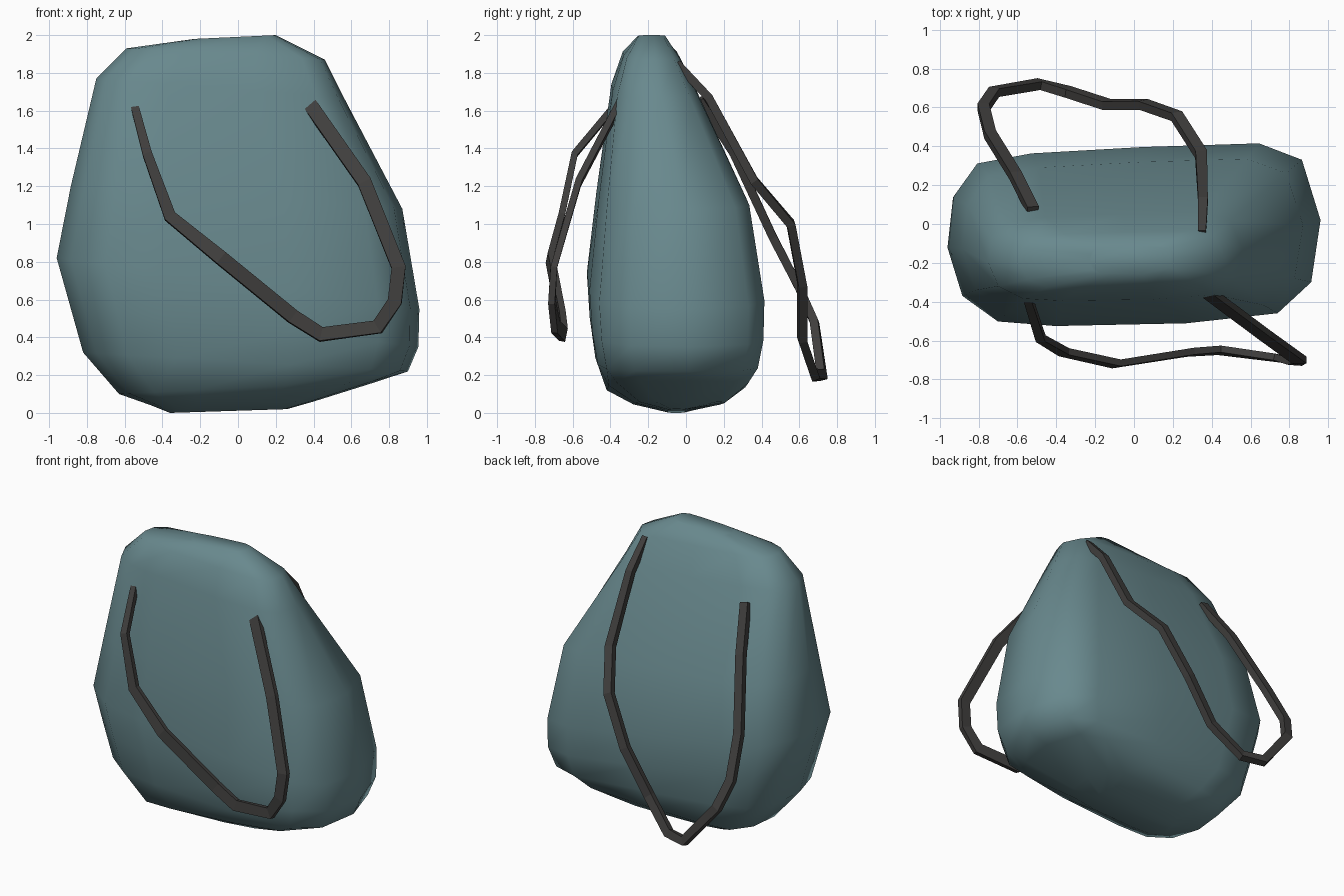
import bpy, bmesh
from mathutils import Vector

if "Cube" in bpy.data.objects:
    bpy.data.objects.remove(bpy.data.objects["Cube"])


def material(name, color):
    m = bpy.data.materials.new(name)
    m.diffuse_color = (*color, 1)
    m.use_nodes = True
    m.node_tree.nodes["Principled BSDF"].inputs["Base Color"].default_value = m.diffuse_color
    return m


def loft(name, rings, mat, smooth):
    """Skin a list of equal-length point rings and cap both ends."""
    bm = bmesh.new()
    loops = [[bm.verts.new(p) for p in ring] for ring in rings]
    n = len(loops[0])
    for a, b in zip(loops, loops[1:]):
        for i in range(n):
            j = (i + 1) % n
            bm.faces.new((a[i], a[j], b[j], b[i]))
    bm.faces.new(loops[0])
    bm.faces.new(loops[-1])
    bmesh.ops.recalc_face_normals(bm, faces=bm.faces)
    for f in bm.faces:
        f.smooth = smooth
    me = bpy.data.meshes.new(name)
    bm.to_mesh(me)
    bm.free()
    me.materials.append(mat)
    ob = bpy.data.objects.new(name, me)
    bpy.context.collection.objects.link(ob)
    return ob


# Plan outline of the bag, slightly slumped, in the range -1 to 1
PLAN = [(1, 0.16), (0.9, 0.82), (0.67, 1), (0.05, 0.96), (-0.55, 0.89),
        (-0.84, 0.78), (-0.97, 0.41), (-1, -0.14), (-0.92, -0.67),
        (-0.73, -0.95), (-0.42, -1), (0.28, -0.97), (0.77, -0.86),
        (0.95, -0.52)]


def body_ring(xl, zl, xr, zr, yf, yb):
    """Plan outline fitted to a level, tilted from left to right height."""
    pts = []
    for u, v in PLAN:
        t = (u + 1) / 2
        pts.append((xl + (xr - xl) * t, (yf + yb) / 2 + (yb - yf) / 2 * v,
                    zl + (zr - zl) * t))
    return pts


def strap(name, path, normal, width, thick, mat, start_widths=()):
    """Sweep a flat rectangular band along a path of points."""
    pts = [Vector(p) for p in path]
    rings = []
    for i, p in enumerate(pts):
        t0 = (p - pts[i - 1]).normalized() if i else Vector()
        t1 = (pts[i + 1] - p).normalized() if i < len(pts) - 1 else Vector()
        t = (t0 + t1).normalized()
        side = t.cross(Vector(normal)).normalized()
        out = side.cross(t).normalized()
        w = start_widths[i] if i < len(start_widths) else width
        rings.append([p + side * w / 2 * a + out * thick / 2 * b
                      for a, b in ((-1, -1), (1, -1), (1, 1), (-1, 1))])
    return loft(name, rings, mat, False)


cloth = material("teal_cloth", (0.14, 0.25, 0.27))
dark = material("dark_strap", (0.05, 0.048, 0.046))

# Bag body: left x, left z, right x, right z, front y, back y
levels = [
    (-0.36, 0.00, 0.26, 0.02, -0.10, 0.00),
    (-0.46, 0.04, 0.40, 0.06, -0.28, 0.21),
    (-0.63, 0.10, 0.75, 0.17, -0.42, 0.33),
    (-0.82, 0.32, 0.90, 0.22, -0.48, 0.38),
    (-0.89, 0.57, 0.955, 0.35, -0.51, 0.41),
    (-0.96, 0.82, 0.96, 0.55, -0.525, 0.415),
    (-0.885, 1.20, 0.87, 1.08, -0.475, 0.335),
    (-0.75, 1.77, 0.56, 1.67, -0.395, 0.06),
    (-0.59, 1.93, 0.46, 1.87, -0.335, -0.035),
    (-0.23, 1.98, 0.20, 2.00, -0.26, -0.11),
]
loft("bag_body", [body_ring(*l) for l in levels], cloth, True)

# Front handle, hanging slack toward the right
strap("front_handle", [
    (-0.56, -0.34, 1.67), (-0.48, -0.59, 1.37), (-0.36, -0.66, 1.04),
    (-0.09, -0.72, 0.82), (0.29, -0.66, 0.51), (0.44, -0.65, 0.415),
    (0.74, -0.69, 0.455), (0.83, -0.71, 0.59), (0.85, -0.70, 0.77),
    (0.67, -0.57, 1.22), (0.375, -0.35, 1.64)],
    (0, -1, 0.2), 0.075, 0.035, dark, (0.04, 0.05, 0.065))

# Back handle, hanging slack toward the left
strap("back_handle", [
    (0.35, -0.05, 1.85), (0.355, 0.12, 1.67), (0.345, 0.36, 1.23),
    (0.22, 0.555, 1.0), (0.05, 0.615, 0.68), (-0.14, 0.615, 0.39),
    (-0.34, 0.68, 0.20), (-0.49, 0.72, 0.20), (-0.72, 0.68, 0.48),
    (-0.775, 0.60, 0.66), (-0.74, 0.46, 0.93), (-0.61, 0.25, 1.38),
    (-0.52, 0.07, 1.66)],
    (0, 1, 0.35), 0.06, 0.045, dark, (0.04, 0.05))
